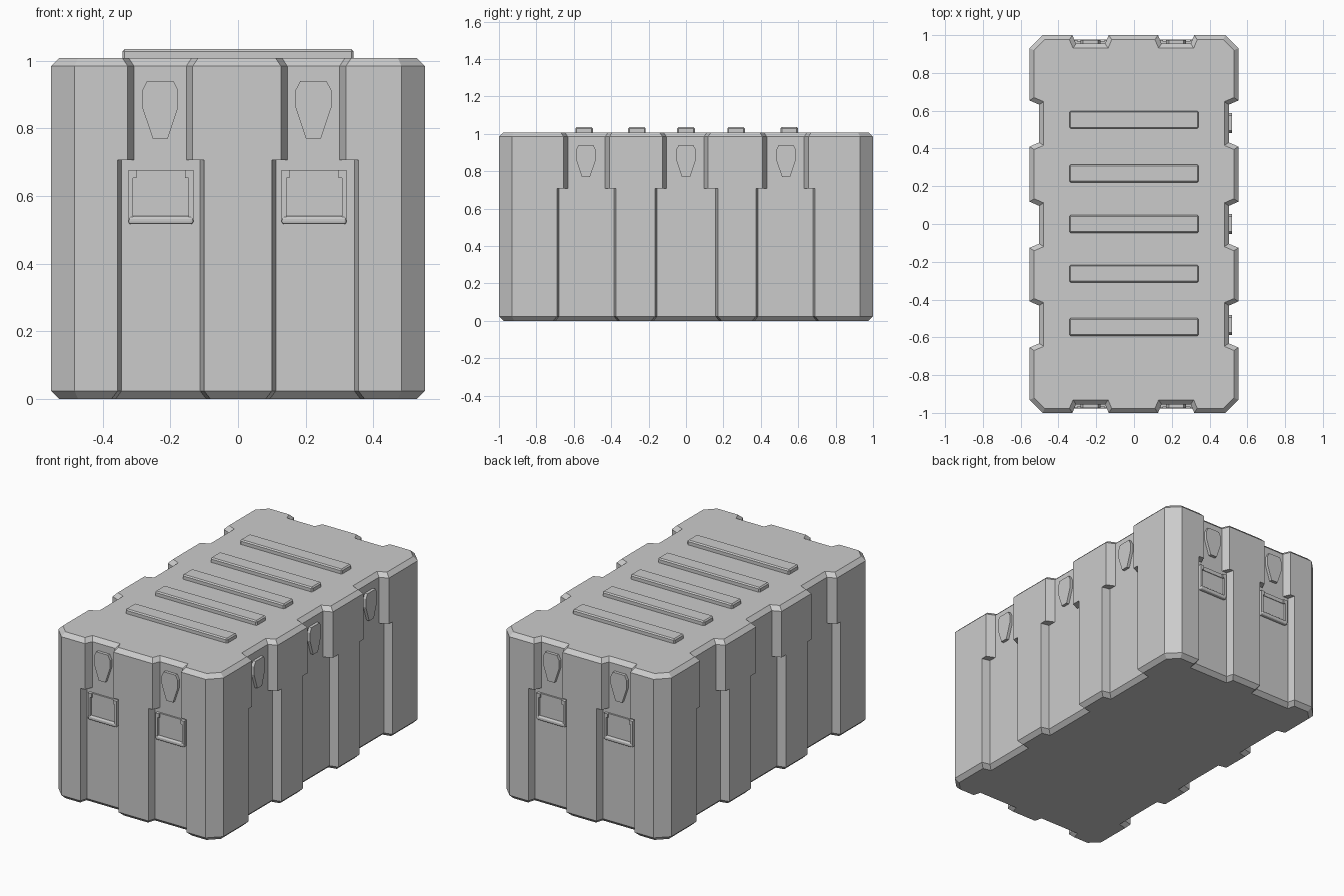
import bpy, bmesh, math
from mathutils import Vector

if "Cube" in bpy.data.objects:
    bpy.data.objects.remove(bpy.data.objects["Cube"])

W, L, H = 0.553, 1.0, 1.008          # half width, half length, height
FX, FY = 0.502, 0.955                # channel floor positions
CORNER, CH, SPLIT = 0.07, 0.024, 0.706
FRONT_C = (-0.23, 0.223)             # channel centres on the ends
SIDE_C = (-0.535, 0.0, 0.535)        # channel centres on the long sides


def finish(name, bm):
    bmesh.ops.recalc_face_normals(bm, faces=bm.faces)
    me = bpy.data.meshes.new(name)
    bm.to_mesh(me)
    bm.free()
    ob = bpy.data.objects.new(name, me)
    bpy.context.collection.objects.link(ob)
    return ob


def bevel(ob, width, segments=1):
    m = ob.modifiers.new("Bevel", 'BEVEL')
    m.width, m.segments = width, segments
    return ob


def mirror_y(ob):
    m = ob.modifiers.new("Mirror", 'MIRROR')
    m.use_axis = (False, True, False)
    m.use_clip = False
    return ob


def box(name, lo, hi):
    bm = bmesh.new()
    bmesh.ops.create_cube(bm, size=1)
    for v in bm.verts:
        v.co = Vector([(a + b) / 2 + c * (b - a) for a, b, c in zip(lo, hi, v.co)])
    return finish(name, bm)


def outline(front, side):
    """Closed footprint with tapered channels; each point is (x, y, is_floor)."""
    def run(end, slots):
        pts = [(-end, False)]
        for c, outer, inner in slots:
            pts += [(c - outer, False), (c - inner, True), (c + inner, True), (c + outer, False)]
        return pts + [(end, False)]
    f = [(u, -FY if fl else -L, fl) for u, fl in run(W - CORNER, front)]
    r = [(FX if fl else W, u, fl) for u, fl in run(L - CORNER, side)]
    b = [(x, -y, fl) for x, y, fl in reversed(f)]
    l = [(-x, y, fl) for x, y, fl in reversed(r)]
    return f + r + b + l


def inset(pts, d):
    """Mitred inward offset of a counter-clockwise outline."""
    out = []
    for i, p in enumerate(pts):
        a, b, c = (Vector(q[:2]) for q in (pts[i - 1], p, pts[(i + 1) % len(pts)]))
        e, g = (b - a).normalized(), (c - b).normalized()
        n1, n2 = Vector((-e.y, e.x)), Vector((-g.y, g.x))
        q = b + (n1 + n2) * (d / (1 + n1.dot(n2)))
        out.append((q.x, q.y, p[2]))
    return out


# Case shell: wide channels below the lid line, narrow channels above it
low = outline([(-0.228, 0.128, 0.116), (0.228, 0.128, 0.116)],
              [(-0.532, 0.158, 0.147), (0.002, 0.168, 0.157), (0.532, 0.158, 0.147)])
up = outline([(c, 0.096, 0.077) for c in FRONT_C],
             [(c, 0.122, 0.1) for c in (-0.532, -0.004, 0.532)])
bm = bmesh.new()
cache = {}


def face(corners):
    vs = []
    for p in corners:
        key = tuple(round(c, 5) for c in p)
        if key not in cache:
            cache[key] = bm.verts.new(key)
        if cache[key] not in vs:
            vs.append(cache[key])
    bm.faces.new(vs)


low_in, up_in = inset(low, CH), inset(up, CH)
n = len(low)
for i in range(n):
    j = (i + 1) % n
    at = lambda ring, k, z: (ring[k][0], ring[k][1], z)
    quad = lambda r, z, s, t: face([at(r, i, z), at(r, j, z), at(s, j, t), at(s, i, t)])
    quad(low_in, 0, low, CH)
    quad(up, H - CH, up_in, H)
    if low[i][2] != low[j][2]:       # channel walls with the lid ledge between
        quad(low, CH, low, SPLIT)
        quad(low, SPLIT, up, SPLIT)
        quad(up, SPLIT, up, H - CH)
    else:                            # flush panels run the full height
        face([at(low, i, CH), at(low, j, CH), at(low, j, SPLIT), at(up, j, SPLIT),
              at(up, j, H - CH), at(up, i, H - CH), at(up, i, SPLIT), at(low, i, SPLIT)])
face([(x, y, 0) for x, y, _ in low_in])
face([(x, y, H) for x, y, _ in up_in])
finish("case_shell", bm)

# Raised ribs on the lid
for k, y in enumerate((-0.545, -0.263, 0.0, 0.268, 0.552)):
    bevel(box(f"lid_rib_{k + 1}", (-0.342, y - 0.047, H - 0.01), (0.342, y + 0.047, 1.035)), 0.007)

# Shield-shaped latches
HALF = [(0.039, 0.94), (0.053, 0.913), (0.053, 0.862), (0.022, 0.77)]
SHIELD = HALF + [(-u, z) for u, z in reversed(HALF)]


def latch(name, centre, to_world):
    bm = bmesh.new()
    back, front = ([bm.verts.new(to_world(centre + u, d, z)) for u, z in SHIELD]
                   for d in (-0.005, 0.018))
    bm.faces.new(back)
    bm.faces.new(front)
    for i in range(len(SHIELD)):
        bm.faces.new((back[i - 1], back[i], front[i], front[i - 1]))
    return finish(name, bm)


for k, c in enumerate(SIDE_C):
    latch(f"side_latch_{k + 1}", c, lambda u, d, z: (FX + d, u, z))
for k, c in enumerate(FRONT_C):
    mirror_y(latch(f"end_latch_{k + 1}", c, lambda u, d, z: (u, -FY - d, z)))

# Drop handles on both ends
for k, c in enumerate((-0.228, 0.225)):
    def part(name, u0, u1, z0, z1, depth, b=0, s=1):
        ob = box(f"{name}_{k + 1}", (c + u0, -FY - depth, z0), (c + u1, -FY + 0.005, z1))
        if b:
            bevel(ob, b, s)
        mirror_y(ob)
    part("handle_plate", -0.083, 0.083, 0.535, 0.655, 0.006)
    part("handle_hinge", -0.073, 0.073, 0.653, 0.677, 0.01)
    part("handle_grip", -0.096, 0.096, 0.517, 0.541, 0.022, 0.008, 3)
    for s, side in ((-1, "left"), (1, "right")):
        a, b = sorted((s * 0.096, s * 0.082))
        part(f"handle_arm_{side}", a, b, 0.53, 0.677, 0.02)
        a, b = sorted((s * 0.083, s * 0.072))
        part(f"handle_pivot_{side}", a, b, 0.653, 0.677, 0.018)
